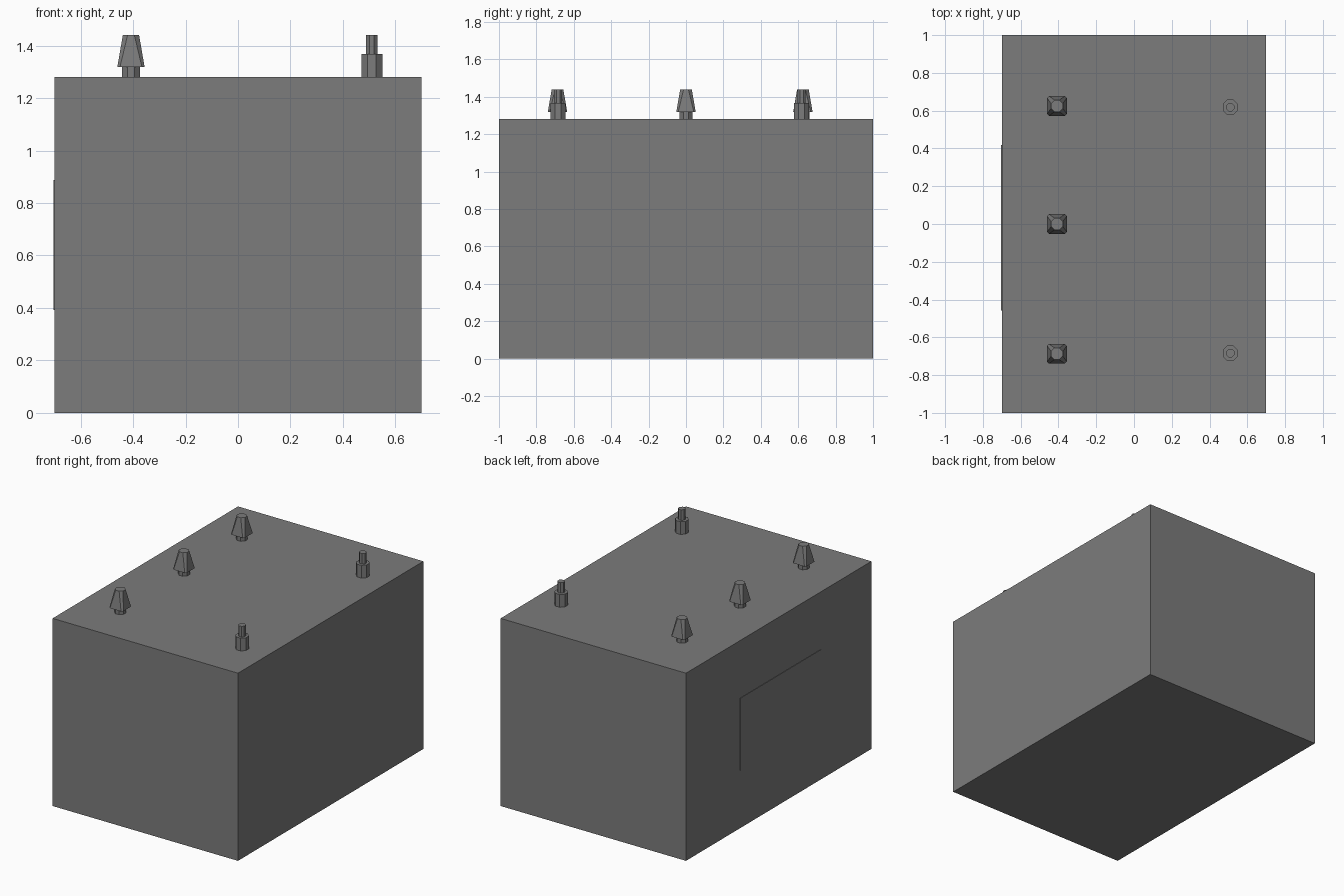
import bpy, bmesh, math

if "Cube" in bpy.data.objects:
    bpy.data.objects.remove(bpy.data.objects["Cube"])

TOP = 1.281

# Dark grey paint shared by every part
grey = bpy.data.materials.new("dark_grey")
grey.diffuse_color = (0.2, 0.2, 0.2, 1)
grey.use_nodes = True
grey.node_tree.nodes["Principled BSDF"].inputs["Base Color"].default_value = grey.diffuse_color


def finish(name, bm):
    bmesh.ops.recalc_face_normals(bm, faces=bm.faces)
    mesh = bpy.data.meshes.new(name)
    bm.to_mesh(mesh)
    bm.free()
    mesh.materials.append(grey)
    obj = bpy.data.objects.new(name, mesh)
    bpy.context.collection.objects.link(obj)
    return obj


def box(name, lo, hi):
    bm = bmesh.new()
    bmesh.ops.create_cube(bm, size=1)
    for v in bm.verts:
        v.co = [lo[i] + (v.co[i] + 0.5) * (hi[i] - lo[i]) for i in range(3)]
    return finish(name, bm)


def octagon(half, flat, z):
    """Eight points: a square of the given half width with cut corners."""
    quarter = [(half, -flat), (half, flat)]
    pts = []
    for k in range(4):
        c, s = round(math.cos(k * math.pi / 2)), round(math.sin(k * math.pi / 2))
        pts += [(x * c - y * s, x * s + y * c, z) for x, y in quarter]
    return pts


def loft(name, rings, location):
    bm = bmesh.new()
    loops = [[bm.verts.new(p) for p in ring] for ring in rings]
    for a, b in zip(loops, loops[1:]):
        for i in range(8):
            j = (i + 1) % 8
            bm.faces.new((a[i], a[j], b[j], b[i]))
    bm.faces.new(loops[0][::-1])
    bm.faces.new(loops[-1])
    obj = finish(name, bm)
    obj.location = location
    return obj


REG = math.tan(math.pi / 8)  # flat/half ratio of a regular octagon

# Cabinet and thin door panel on its left side
box("cabinet", (-0.7, -1, 0), (0.7, 1, TOP))
box("side_panel", (-0.703, -0.457, 0.393), (-0.69, 0.417, 0.888))

# Large tapered insulators: round neck, square skirt, round top
for i, y in enumerate((-0.687, 0.0, 0.625)):
    loft(f"large_insulator_{i + 1}", [
        octagon(0.034, 0.034 * REG, -0.01),
        octagon(0.034, 0.034 * REG, 0.037),
        octagon(0.052, 0.042, 0.037),
        octagon(0.031, 0.031 * REG, 0.159),
    ], (-0.408, y, TOP))

# Small stepped bushings
for i, y in enumerate((-0.684, 0.618)):
    loft(f"small_bushing_{i + 1}", [
        octagon(0.040, 0.040 * REG, -0.01),
        octagon(0.040, 0.040 * REG, 0.087),
        octagon(0.022, 0.022 * REG, 0.087),
        octagon(0.022, 0.022 * REG, 0.159),
    ], (0.51, y, TOP))
